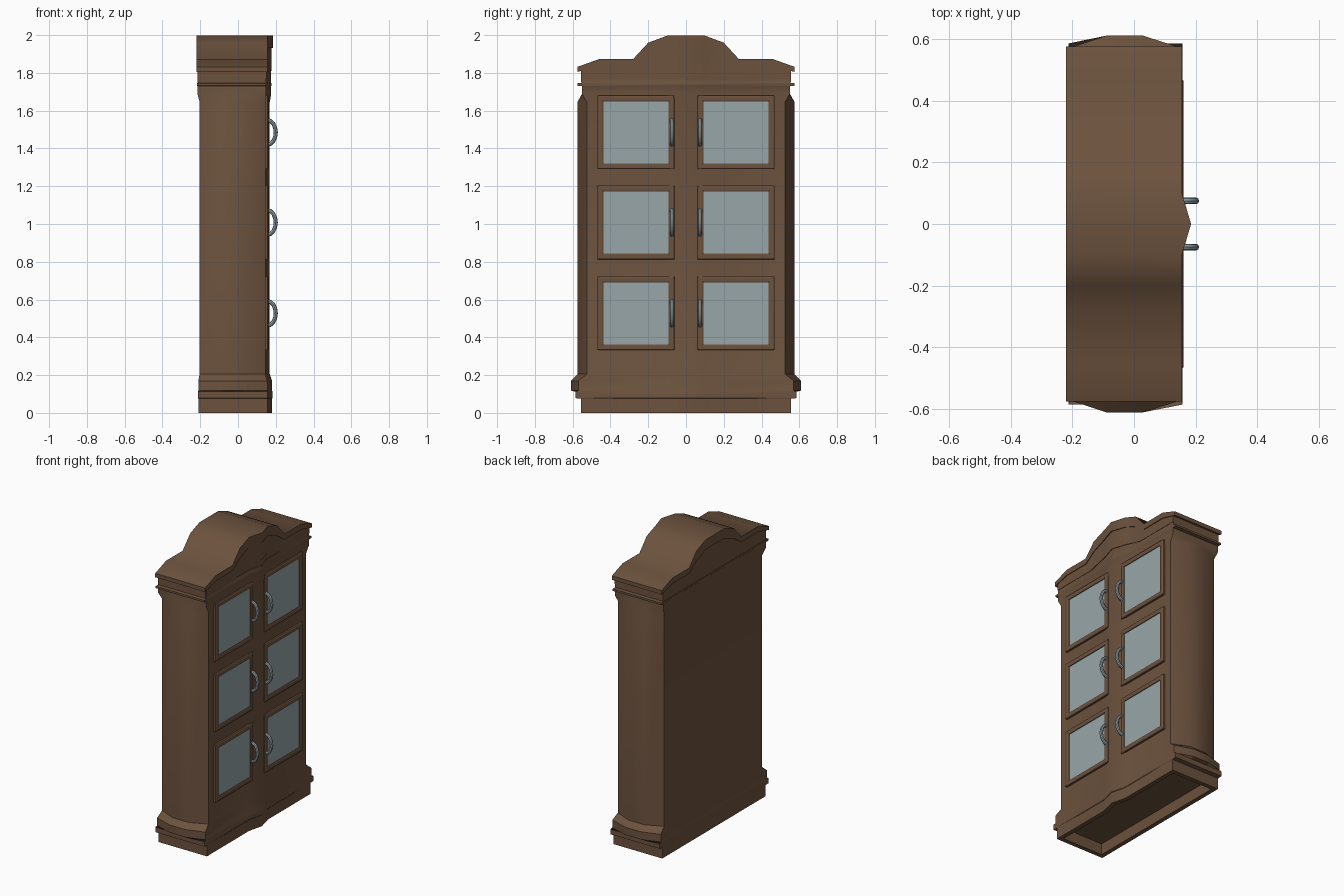
import bpy, math
from math import radians

if "Cube" in bpy.data.objects:
    bpy.data.objects.remove(bpy.data.objects["Cube"], do_unlink=True)


def material(name, rgb):
    m = bpy.data.materials.new(name)
    m.use_nodes = True
    m.diffuse_color = (*rgb, 1)
    m.node_tree.nodes["Principled BSDF"].inputs["Base Color"].default_value = (*rgb, 1)
    return m


WOOD = material("brown wood", (0.15, 0.085, 0.048))
GLASS = material("pale glass", (0.31, 0.38, 0.39))
METAL = material("grey metal", (0.31, 0.38, 0.40))


def mesh_object(name, verts, faces, mat, angle=30):
    me = bpy.data.meshes.new(name)
    me.from_pydata(verts, [], faces)
    me.materials.append(mat)
    ob = bpy.data.objects.new(name, me)
    bpy.context.collection.objects.link(ob)
    bpy.ops.object.select_all(action='DESELECT')
    ob.select_set(True)
    bpy.context.view_layer.objects.active = ob
    bpy.ops.object.mode_set(mode='EDIT')
    bpy.ops.mesh.select_all(action='SELECT')
    bpy.ops.mesh.normals_make_consistent(inside=False)
    bpy.ops.object.mode_set(mode='OBJECT')
    bpy.ops.object.shade_smooth_by_angle(angle=radians(angle))
    return ob


def loft(name, rings, mat, angle=30):
    n = len(rings[0])
    verts = [p for r in rings for p in r]
    faces = [(i * n + j, i * n + (j + 1) % n, (i + 1) * n + (j + 1) % n, (i + 1) * n + j)
             for i in range(len(rings) - 1) for j in range(n)]
    faces += [tuple(range(n))[::-1], tuple(range(len(verts) - n, len(verts)))]
    return mesh_object(name, verts, faces, mat, angle)


def footprint(z, corner, mid, back, front, peak):
    """Plan outline with bowed ends and a pointed centre on the door side."""
    half = [(front, 0.1), (front, corner), (0.03, mid), (-0.09, mid), (back, corner)]
    left = [(x, y, z) for x, y in half]
    right = [(x, -y, z) for x, y in reversed(half)]
    return [(peak, 0, z)] + left + right


# Carcass: hollow plinth, base mouldings, bowed body and neck
HOLLOW = (0.525, 0.525, -0.18, 0.125, 0.15)
PLINTH = (0.555, 0.555, -0.21, 0.155, 0.18)
LEDGE = (0.585, 0.585, -0.212, 0.157, 0.183)
SKIRT = (0.57, 0.61, -0.21, 0.155, 0.18)
BODY = (0.525, 0.575, -0.203, 0.145, 0.168)
NECK = (0.55, 0.55, -0.215, 0.148, 0.176)
FLANGE = (0.575, 0.575, -0.217, 0.149, 0.177)
levels = [(0.075, HOLLOW), (0, HOLLOW), (0, PLINTH), (0.075, PLINTH), (0.078, LEDGE),
          (0.112, LEDGE), (0.118, SKIRT), (0.17, SKIRT), (0.205, BODY), (1.645, BODY),
          (1.69, NECK), (1.73, NECK), (1.732, FLANGE), (1.745, FLANGE), (1.747, NECK), (1.77, NECK)]
loft("carcass", [footprint(z, *s) for z, s in levels], WOOD)


def arched_slab(name, half, back, front, peak):
    """Slab across the width; half lists (y, bottom, top) from the centre out."""
    stations = [(-y, b, t) for y, b, t in reversed(half[1:])] + half
    rings = []
    for y, b, t in stations:
        x = front + (peak - front) * max(0, 1 - abs(y) / 0.1)
        rings.append([(back, y, b), (x, y, b), (x, y, t), (back, y, t)])
    return loft(name, rings, WOOD, 48)


# Arched crown in three stepped layers
arched_slab("crown_frieze", [(0, 1.75, 1.95), (0.1, 1.75, 1.94), (0.2, 1.75, 1.9), (0.28, 1.75, 1.85),
                             (0.46, 1.75, 1.85), (0.555, 1.75, 1.82)], -0.215, 0.146, 0.174)
arched_slab("crown_arch", [(0, 1.81, 1.95), (0.1, 1.807, 1.94), (0.24, 1.77, 1.87), (0.28, 1.77, 1.85),
                           (0.46, 1.77, 1.85), (0.553, 1.77, 1.82)], -0.213, 0.15, 0.178)
arched_slab("crown_top", [(0, 1.933, 1.997), (0.1, 1.93, 1.997), (0.2, 1.89, 1.96), (0.28, 1.835, 1.873),
                          (0.46, 1.835, 1.873), (0.575, 1.805, 1.832)], -0.22, 0.155, 0.185)


def rectangle(x, y0, y1, z0, z1, inset):
    return [(x, y0 + inset, z0 + inset), (x, y1 - inset, z0 + inset),
            (x, y1 - inset, z1 - inset), (x, y0 + inset, z1 - inset)]


def door(label, side, zc):
    y0, y1 = sorted((side * 0.062, side * 0.468))
    z0, z1 = zc - 0.195, zc + 0.195
    # Frame: chamfered outer edge, flat face, inner return
    steps = [(0.14, 0), (0.157, 0), (0.161, 0.006), (0.161, 0.026), (0.158, 0.031), (0.14, 0.031)]
    verts = [p for x, i in steps for p in rectangle(x, y0, y1, z0, z1, i)]
    n = len(steps)
    faces = [(a * 4 + j, a * 4 + (j + 1) % 4, (a + 1) % n * 4 + (j + 1) % 4, (a + 1) % n * 4 + j)
             for a in range(n) for j in range(4)]
    mesh_object("door_frame_" + label, verts, faces, WOOD)
    loft("door_glass_" + label, [rectangle(x, y0, y1, z0, z1, 0.03) for x in (0.146, 0.154)], GLASS)
    # Handle: bowed bar with round section
    rings = []
    for k in range(9):
        a = radians(-90 + 22.5 * k)
        px, pz = 0.155 + 0.045 * math.cos(a), zc + 0.065 * math.sin(a)
        r = 0.011
        rings.append([(px + r * math.cos(b) * math.cos(a), side * 0.075 + r * math.sin(b),
                       pz + r * math.cos(b) * math.sin(a))
                      for b in (radians(45 * s) for s in range(8))])
    loft("handle_" + label, rings, METAL, 40)


for row, zc in (("bottom", 0.527), ("middle", 1.008), ("top", 1.485)):
    for column, side in (("a", 1), ("b", -1)):
        door(row + "_" + column, side, zc)
